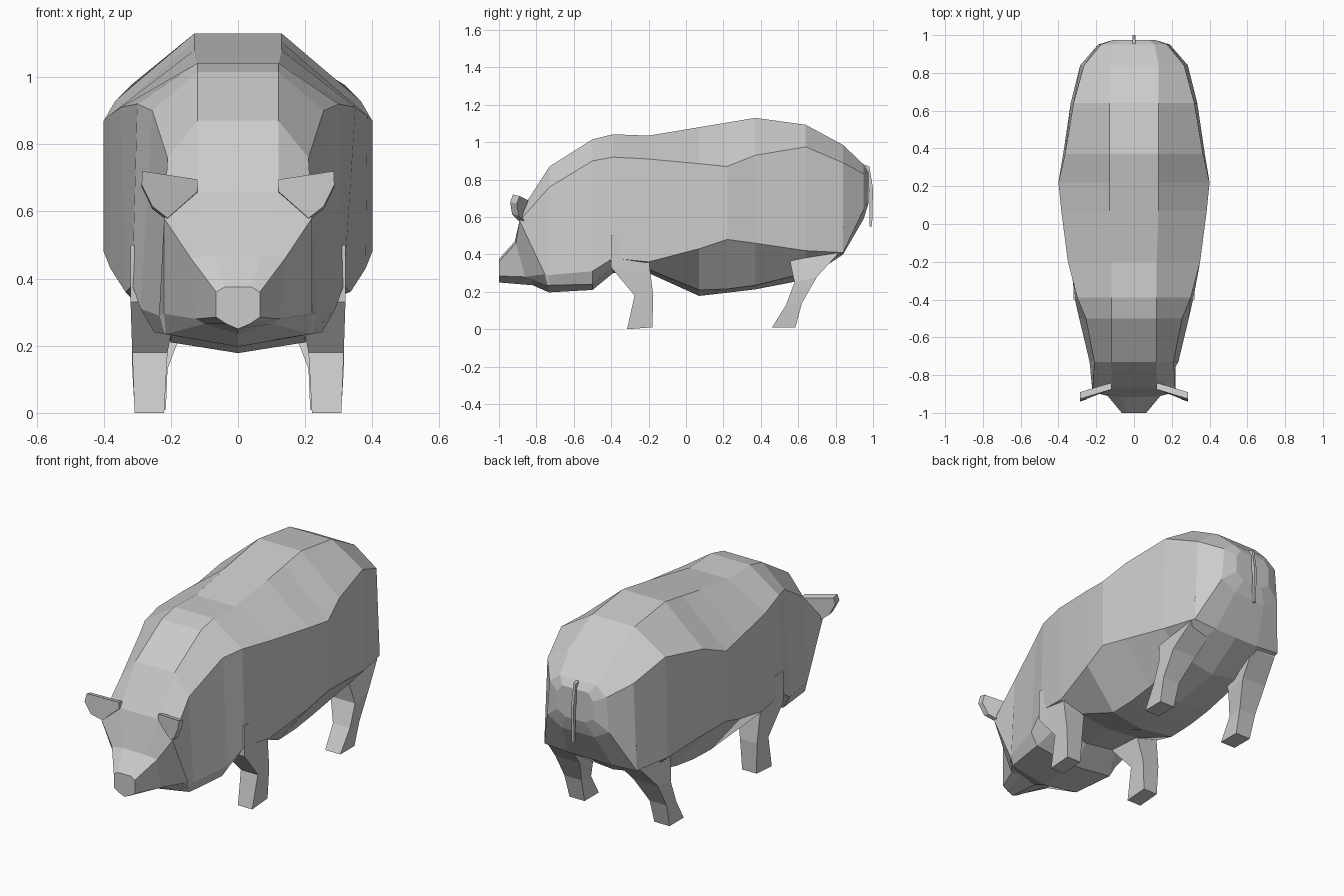
import bpy


def loft(name, rings, mirror=False):
    """Skin a list of equal-length closed rings and cap both ends."""
    n = len(rings[0])
    verts = [p for r in rings for p in r]
    faces = [tuple(range(n)), tuple(range(len(verts) - n, len(verts)))[::-1]]
    for a in range(len(rings) - 1):
        for i in range(n):
            j = (i + 1) % n
            faces.append((a * n + j, a * n + i, (a + 1) * n + i, (a + 1) * n + j))
    mesh = bpy.data.meshes.new(name)
    mesh.from_pydata(verts, [], faces)
    obj = bpy.data.objects.new(name, mesh)
    bpy.context.collection.objects.link(obj)
    bpy.context.view_layer.objects.active = obj
    obj.select_set(True)
    bpy.ops.object.mode_set(mode='EDIT')
    bpy.ops.mesh.select_all(action='SELECT')
    bpy.ops.mesh.normals_make_consistent(inside=False)
    bpy.ops.object.mode_set(mode='OBJECT')
    obj.select_set(False)
    if mirror:
        obj.modifiers.new("Mirror", 'MIRROR').use_mirror_merge = False
    return obj


def full_ring(half):
    """Complete a half ring (top edge ... belly centre) across x = 0."""
    return half + [(-x, y, z) for x, y, z in reversed(half[:-1])]


# Snout and face: top edge, brow, jaw, chin edge, chin centre
head = [
    [(.04, -1, .375), (.065, -1, .36), (.065, -1, .285), (.035, -1, .265), (0, -1, .25)],
    [(.07, -.915, .47), (.14, -.91, .46), (.125, -.86, .28), (.1, -.82, .265), (0, -.82, .235)],
    [(.12, -.865, .66), (.22, -.89, .58), (.22, -.755, .295), (.215, -.74, .235), (0, -.74, .2)],
]

# Trunk: y, back z, back x, shoulder x z, flank x z, belly edge x z, belly z
trunk = [
    (-.73, .87, .12, .21, .76, .235, .29, .22, .235, .197),
    (-.5, 1.015, .12, .255, .9, .29, .31, .25, .24, .21),
    (-.39, 1.042, .12, .3, .92, .315, .38, .2, .33, .3),
    (-.2, 1.035, .12, .35, .91, .335, .36, .2, .32, .3),
    (.07, 1.08, .13, .385, .885, .38, .43, .2, .21, .178),
    (.22, 1.105, .13, .4, .87, .4, .48, .2, .215, .195),
    (.37, 1.13, .13, .365, .93, .375, .46, .2, .235, .213),
    (.64, 1.093, .13, .32, .975, .335, .42, .2, .3, .265),
    (.84, .985, .13, .265, .89, .285, .41, .14, .4, .4),
    (.95, .88, .11, .175, .83, .19, .64, .1, .59, .59),
    (.975, .84, .08, .11, .8, .11, .7, .06, .67, .67),
]
body = [full_ring(h) for h in head]
for y, zt, xt, xs, zs, xf, zf, xb, zb, zc in trunk:
    body.append(full_ring([(xt, y, zt), (xs, y, zs), (xf, y, zf), (xb, y, zb), (0, y, zc)]))
loft("body", body)


def leg(name, sections):
    """Square leg from sections of z front, z back, y front, y back, x in, x out."""
    loft(name, [[(xi, yf, zf), (xo, yf, zf), (xo, yb, zb), (xi, yb, zb)]
                for zf, zb, yf, yb, xi, xo in sections], mirror=True)


# Legs
leg("front_leg", [(0, .01, -.315, -.18, .22, .308),
                  (.18, .18, -.275, -.175, .21, .315),
                  (.33, .34, -.4, -.195, .18, .32),
                  (.5, .5, -.4, -.2, .2, .32)])
leg("hind_leg", [(.01, .01, .46, .585, .215, .308),
                 (.13, .14, .535, .62, .21, .315),
                 (.25, .28, .58, .7, .165, .315),
                 (.39, .4, .55, .81, .14, .29),
                 (.55, .55, .55, .84, .16, .28)])

# Ears: thin plates standing out from the brow
ear = [(.12, -.875, .66), (.12, -.875, .695), (.285, -.925, .72),
       (.287, -.94, .68), (.255, -.93, .615), (.21, -.895, .58)]
loft("ear", [ear, [(x, y + .035, z - .008) for x, y, z in ear]], mirror=True)

# Tail: thin hanging strip
tail = [(.955, .88), (.98, .87), (1.0, .75), (.995, .55), (.98, .55), (.982, .72), (.965, .83)]
loft("tail", [[(x, y, z) for y, z in tail] for x in (-.007, .007)])
